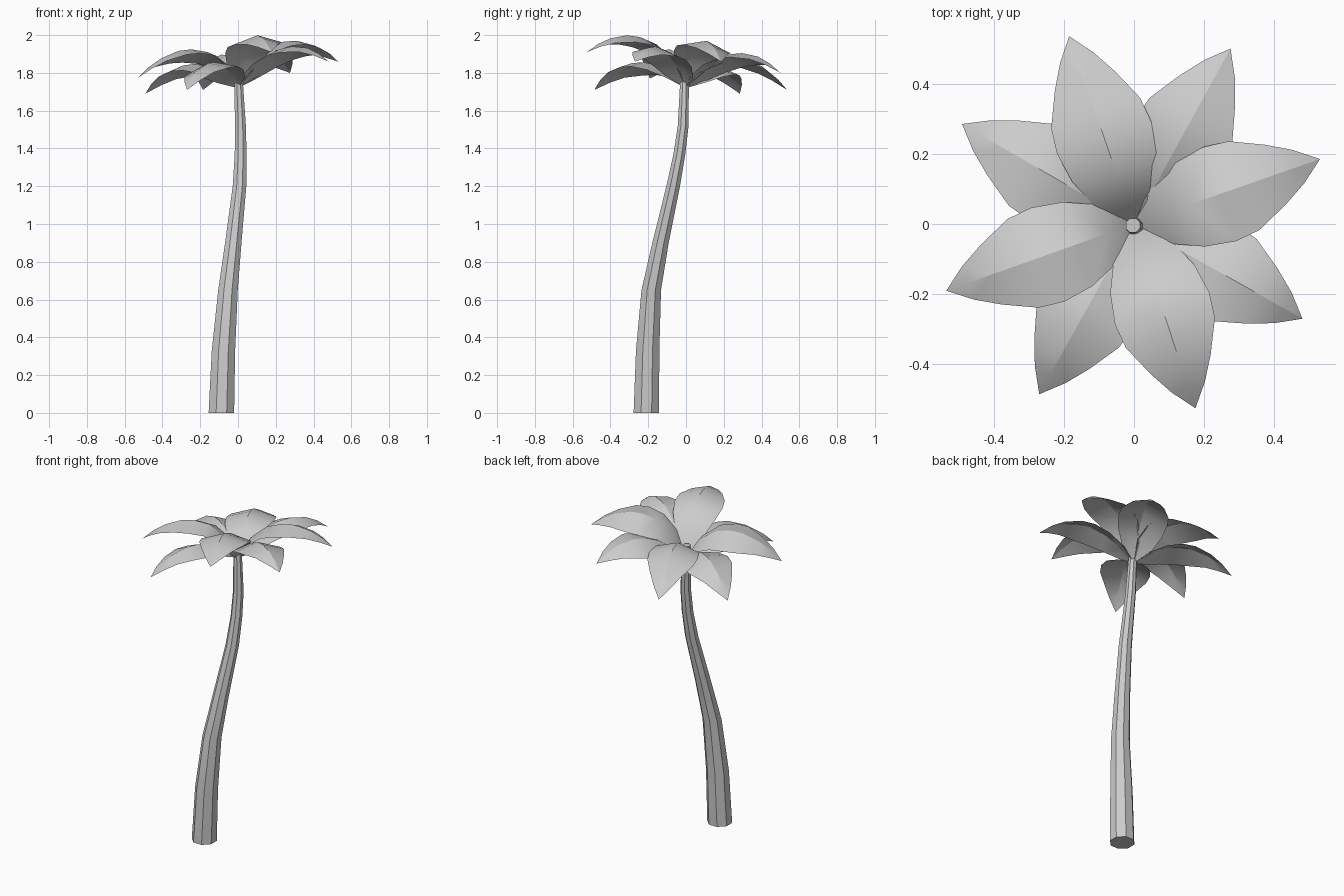
import bpy, bmesh, math
from mathutils import Vector

if "Cube" in bpy.data.objects:
    bpy.data.objects.remove(bpy.data.objects["Cube"])


def finish(name, bm, angle):
    bmesh.ops.recalc_face_normals(bm, faces=bm.faces)
    me = bpy.data.meshes.new(name)
    bm.to_mesh(me)
    bm.free()
    ob = bpy.data.objects.new(name, me)
    bpy.context.collection.objects.link(ob)
    bpy.ops.object.select_all(action='DESELECT')
    ob.select_set(True)
    bpy.context.view_layer.objects.active = ob
    bpy.ops.object.shade_smooth_by_angle(angle=math.radians(angle))
    return ob


# Trunk: eight-sided tapering tube along a bent path (x, y, z, radius)
path = [(-.088, -.21, 0, .073), (-.077, -.203, .33, .067), (-.053, -.184, .65, .056),
        (-.025, -.135, .9, .047), (.008, -.068, 1.2, .039), (.014, -.035, 1.37, .034),
        (.013, -.015, 1.52, .031), (.003, -.008, 1.75, .025), (-.003, -.004, 1.80, .022)]
bm = bmesh.new()
rings = []
for x, y, z, r in path:
    rings.append([bm.verts.new((x + r * math.cos(a), y + r * math.sin(a), z))
                  for a in [math.tau * (k + .5) / 8 for k in range(8)]])
for a, b in zip(rings, rings[1:]):
    for k in range(8):
        bm.faces.new((a[k], a[(k + 1) % 8], b[(k + 1) % 8], b[k]))
bm.faces.new(rings[0])
bm.faces.new(rings[-1])
finish("trunk", bm, 25)

# Leaf profile: distance along leaf, half width, ridge height of upper and lower tiers
profile = [(.01, .012, 1.74, 1.73), (.075, .085, 1.85, 1.795), (.17, .127, 1.922, 1.853),
           (.26, .142, 1.943, 1.882), (.334, .134, 1.94, 1.884), (.43, .09, 1.907, 1.86),
           (.50, .05, 1.865, 1.82), (.565, 0, 1.81, 1.765)]


def leaf(name, tip, tier):
    """Leaf folded along its midrib, reaching from the trunk top to the tip."""
    tip = Vector(tip)
    out = Vector((tip.x, tip.y, 0))
    length = out.length
    out.normalize()
    side = Vector((-out.y, out.x, 0))
    lift = tip.z - profile[-1][2 + tier]
    bm = bmesh.new()
    rows = []
    for row in profile:
        t = row[0] / .565
        # the whole crown leans, so each edge follows the common tilt
        mid = out * (length * t) + Vector((0, 0, row[2 + tier] + lift * t))
        pts = [mid]
        if row[1]:
            for s in (-1, 1):
                off = side * (s * row[1])
                tilt = .10 * off.x - .15 * off.y
                pts.append(mid + off + Vector((0, 0, tilt - .32 * row[1])))
        rows.append([bm.verts.new(p) for p in pts])
    for a, b in zip(rows, rows[1:]):
        for s in (1, 2):
            bm.faces.new([a[0], a[s]] + ([b[s]] if len(b) > 1 else []) + [b[0]])
    finish(name, bm, 27)


# Four upper and four lower leaves
upper = [(.53, .185, 1.86), (-.185, .535, 1.71), (-.535, -.19, 1.77), (.175, -.525, 1.91)]
lower = [(.275, .5, 1.80), (-.49, .285, 1.69), (-.27, -.485, 1.71), (.48, -.27, 1.86)]
for tier, (label, tips) in enumerate((("upper_leaf", upper), ("lower_leaf", lower))):
    for i, tip in enumerate(tips):
        leaf(f"{label}_{i + 1}", tip, tier)
